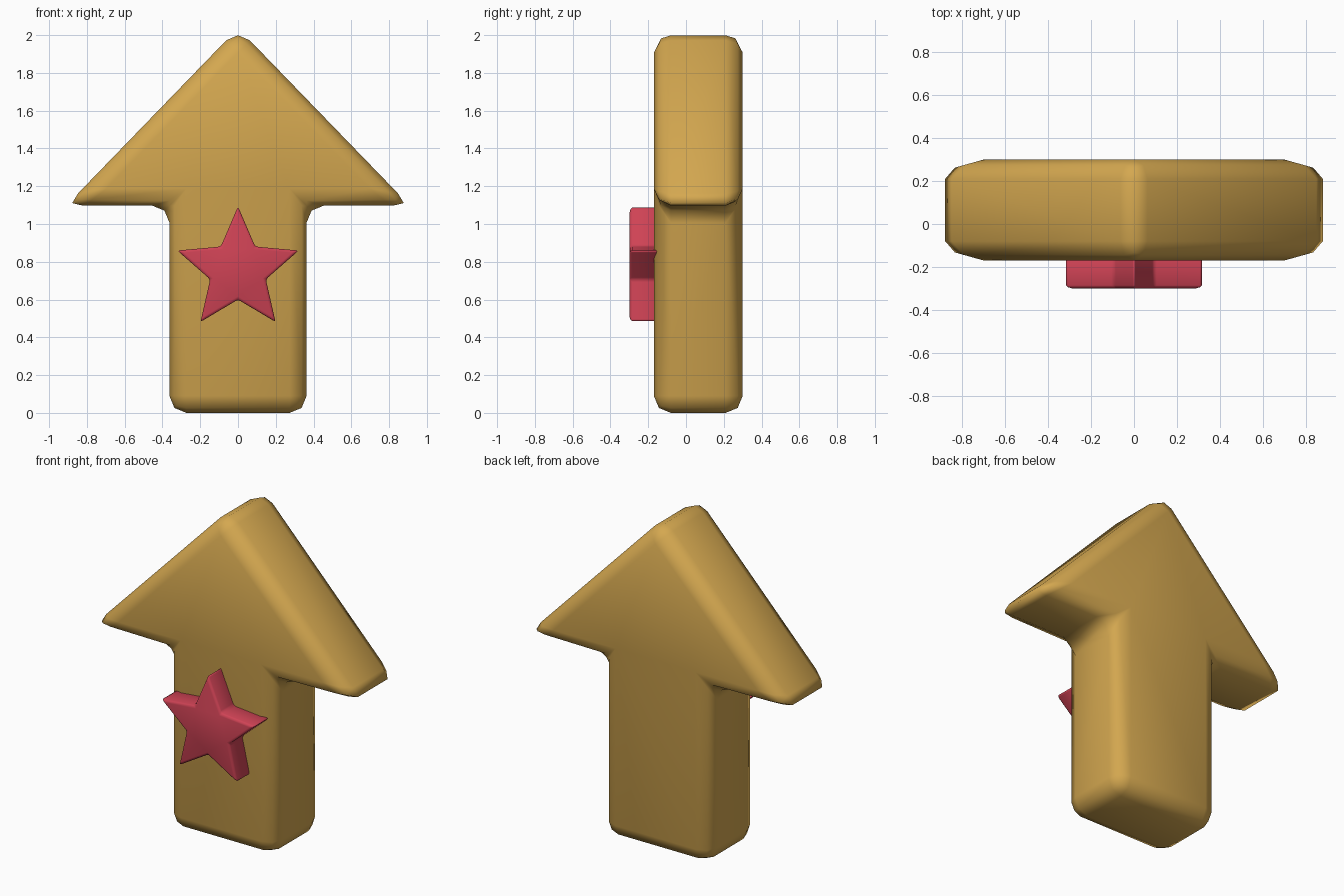
import bpy, bmesh, math

if "Cube" in bpy.data.objects:
    bpy.data.objects.remove(bpy.data.objects["Cube"])


def material(name, rgb):
    m = bpy.data.materials.new(name)
    m.diffuse_color = (*rgb, 1.0)
    m.use_nodes = True
    m.node_tree.nodes["Principled BSDF"].inputs["Base Color"].default_value = m.diffuse_color
    return m


def plate(name, outline, y0, y1, bevel, mat):
    """Extrude an x/z outline from y0 (front) to y1 (back), round all edges."""
    bm = bmesh.new()
    front = bm.faces.new([bm.verts.new((x, y0, z)) for x, z in outline])
    ext = bmesh.ops.extrude_face_region(bm, geom=[front], use_keep_orig=True)
    for v in ext["geom"]:
        if isinstance(v, bmesh.types.BMVert):
            v.co.y = y1
    bmesh.ops.recalc_face_normals(bm, faces=bm.faces[:])
    bmesh.ops.bevel(bm, geom=bm.edges[:], offset=bevel, offset_type='OFFSET',
                    segments=2, profile=0.5, affect='EDGES', clamp_overlap=True)
    bmesh.ops.recalc_face_normals(bm, faces=bm.faces[:])
    for f in bm.faces:
        f.smooth = True
    me = bpy.data.meshes.new(name)
    bm.to_mesh(me)
    bm.free()
    me.materials.append(mat)
    ob = bpy.data.objects.new(name, me)
    bpy.context.collection.objects.link(ob)
    return ob


gold = material("gold", (0.66, 0.39, 0.08))
red = material("red", (0.62, 0.055, 0.09))

# Arrow body: half outline mirrored about x = 0
half = [(0.363, 0.0), (0.363, 1.097), (0.91, 1.097)]
arrow = half + [(0.0, 2.037)] + [(-x, z) for x, z in reversed(half)]
plate("arrow", arrow, -0.17, 0.30, 0.09, gold)

# Five-pointed star on the front of the shaft
star = []
for i in range(10):
    r = 0.338 if i % 2 == 0 else 0.155
    a = math.radians(90 - 36 * i)
    star.append((r * math.cos(a), 0.755 + r * math.sin(a)))
plate("star", star, -0.30, -0.145, 0.015, red)
